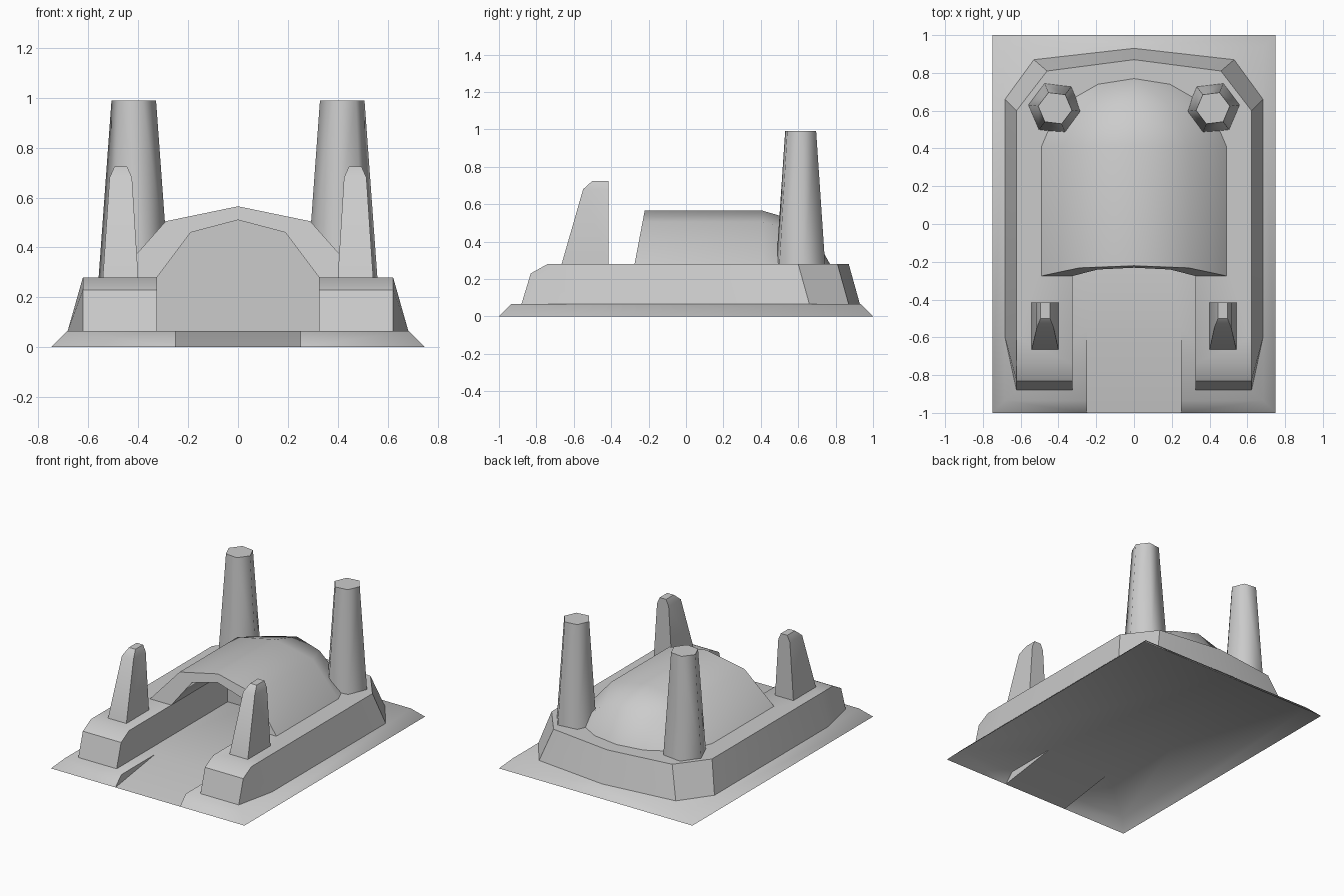
import bpy, bmesh, math

if "Cube" in bpy.data.objects:
    bpy.data.objects.remove(bpy.data.objects["Cube"])


def mirrored(name, polys, angle):
    """Make the +x half from polygons, weld it, and mirror it across x = 0."""
    bm = bmesh.new()
    for poly in polys:
        bm.faces.new([bm.verts.new(p) for p in poly])
    bmesh.ops.remove_doubles(bm, verts=bm.verts, dist=0.0005)
    bmesh.ops.recalc_face_normals(bm, faces=bm.faces)
    for f in bm.faces:
        f.smooth = True
    me = bpy.data.meshes.new(name)
    bm.to_mesh(me)
    bm.free()
    me.set_sharp_from_angle(angle=math.radians(angle))
    ob = bpy.data.objects.new(name, me)
    bpy.context.collection.objects.link(ob)
    mod = ob.modifiers.new("Mirror", 'MIRROR')
    mod.use_axis[0] = True
    mod.merge_threshold = 0.0005
    return ob


def skin(a, b, closed=False):
    """Quads between two equally long rows of points."""
    n = len(a)
    return [[a[i], a[(i + 1) % n], b[(i + 1) % n], b[i]]
            for i in range(n if closed else n - 1)]


P, T = 0.065, 0.28      # plate top, body top

# Base plate: open-bottomed, bevelled, with an entry ramp at the front
low = [(.25, -1, 0), (.75, -1, 0), (.75, 1, 0), (0, 1, 0)]
high = [(.25, -.935, P), (.685, -.935, P), (.685, .935, P), (0, .935, P)]
r0, r1 = (0, -.56, P), (.25, -.56, P)
mirrored("base_plate", skin(low, high) + [
    high + [r0, r1],
    [(0, -1, 0), low[0], r1, r0],
    [low[0], high[0], r1]], 60)

# Body: sloped U-shaped wall with a lane running into it
LANE, END = .325, .35
tunnel = [(LANE, T), (.19, .46), (0, .51)]


def arm(x):
    return [(x, -.88, P), (x, -.83, .23), (x, -.74, T)]


outer, inner = arm(.622), arm(LANE)
foot = [(.683, -.6, P), (.683, .66, P), (.53, .87, P), (0, .93, P)]
rim = [(.622, -.6, T), (.622, .6, T), (.46, .81, T), (0, .87, T)]
mirrored("body", skin(foot, rim) + skin(outer, inner) + [
    outer + [rim[0], foot[0]],
    [outer[2]] + rim + [(0, END, T), (LANE, END, T), inner[2]],
    inner + [(LANE, END, T), (LANE, END, P)],
    [(0, END, P), (LANE, END, P)] + [(x, END, z) for x, z in tunnel]], 35)


# Domed roof over the tunnel, with a slanted front rim
def slant(z):
    return -.275 + (z - T) * .19


roof = [(.49, T), (.29, .505), (0, .565)]
front = [(x, slant(z), z) for x, z in roof]
mid = [(x, .41, z) for x, z in roof]
shoulder = [(.40, .62, T), (.19, .63, .455), (0, .65, .495)]
tail = [(.40, .62, T), (.19, .74, T), (0, .77, T)]
mouth = [(x, slant(z), z) for x, z in tunnel]
back = [(x, END, z) for x, z in tunnel]
mirrored("dome", skin(front, mid) + skin(mid, shoulder) + skin(shoulder[1:], tail[1:])
         + [[shoulder[0], shoulder[1], tail[1]]]
         + skin(front, mouth) + skin(mouth, back), 45)


# Rear towers: tapered six-sided columns
def hexagon(r, z):
    return [(.418 + r * math.cos(math.radians(7 + 60 * i)),
             .613 + r * math.sin(math.radians(7 + 60 * i)), z) for i in range(6)]


base, top = hexagon(.142, T), hexagon(.09, .99)
mirrored("rear_tower", skin(base, top, True) + [base, top], 65)

# Front horns: straight back, leaning front, narrowed top
horn = [(.40, -.665, T), (.425, -.55, .68), (.445, -.5, .725),
        (.495, -.5, .725), (.515, -.55, .68), (.542, -.665, T)]
rear = [(x, -.415, z) for x, _, z in horn]
mirrored("front_horn", skin(horn, rear, True) + skin(horn[:3], horn[:2:-1]) + [rear], 40)
